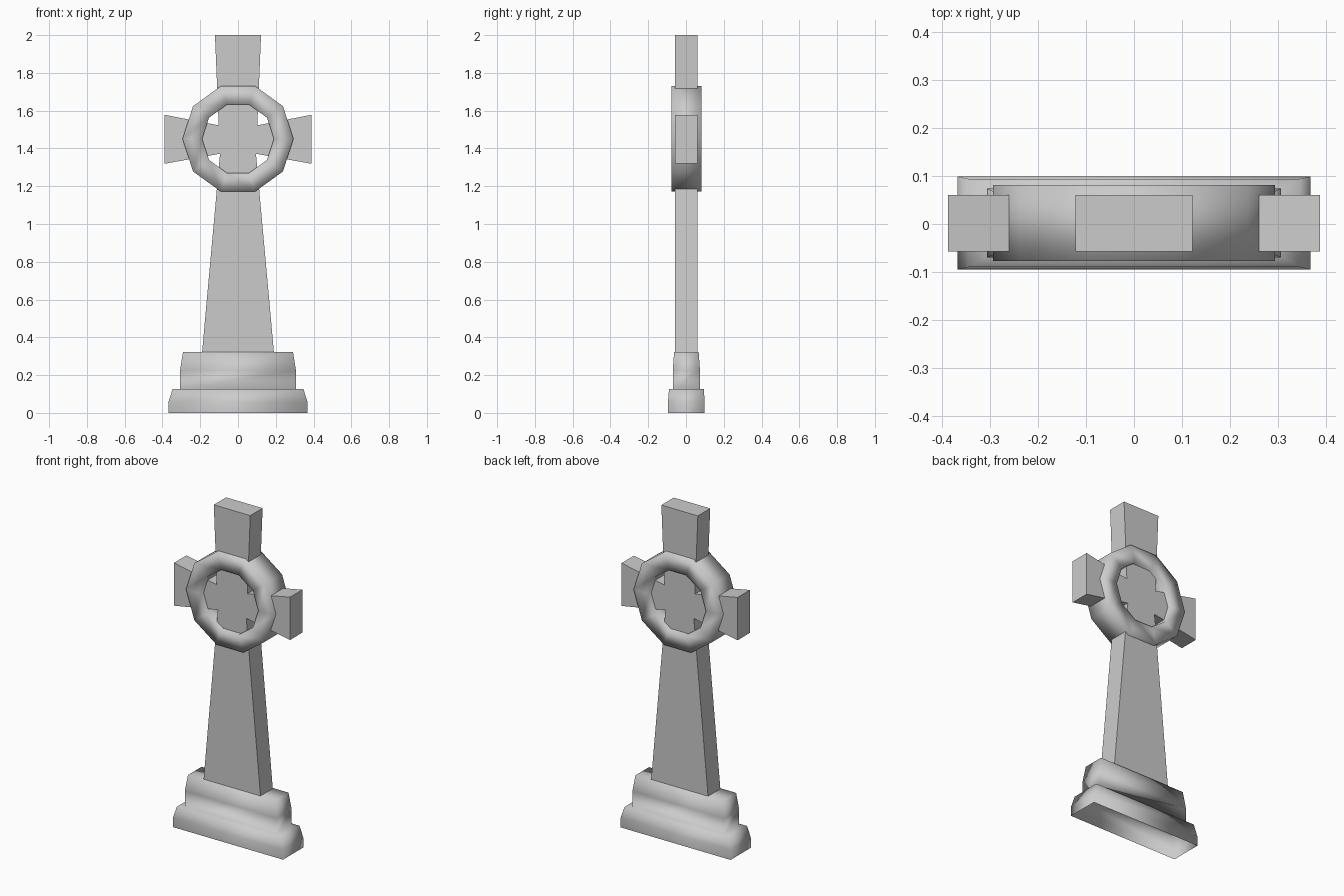
import bpy, bmesh, math

if "Cube" in bpy.data.objects:
    bpy.data.objects.remove(bpy.data.objects["Cube"])


def finish(name, bm, smooth):
    """Turn a bmesh into a named object."""
    bmesh.ops.recalc_face_normals(bm, faces=bm.faces)
    for f in bm.faces:
        f.smooth = smooth
    mesh = bpy.data.meshes.new(name)
    bm.to_mesh(mesh)
    bm.free()
    obj = bpy.data.objects.new(name, mesh)
    obj.location.y = 0.002
    bpy.context.collection.objects.link(obj)
    return obj


def bridge(bm, a, b):
    for i in range(len(a)):
        j = (i + 1) % len(a)
        bm.faces.new((a[i], a[j], b[j], b[i]))


# Flared cross: right half of the outline, mirrored and extruded
half = [(0.19, 0.323), (0.095, 1.372), (0.388, 1.319),
        (0.388, 1.578), (0.102, 1.522), (0.122, 2.0)]
outline = half + [(-x, z) for x, z in reversed(half)]
bm = bmesh.new()
front, back = ([bm.verts.new((x, y, z)) for x, z in outline] for y in (-0.059, 0.059))
bm.faces.new(front)
bm.faces.new(back)
bridge(bm, front, back)
finish("cross", bm, False)

# Ten-sided ring around the crossing: square section swept round
SIDES, CENTRE = 10, 1.451
bm = bmesh.new()
loops = []
for r, y in [(0.294, -0.079), (0.294, 0.079), (0.19, 0.079), (0.19, -0.079)]:
    loops.append([bm.verts.new((r * math.cos(a), y, CENTRE + r * math.sin(a)))
                  for a in (2 * math.pi * i / SIDES for i in range(SIDES))])
for i in range(4):
    bridge(bm, loops[i], loops[(i + 1) % 4])
finish("ring", bm, True)

# Two-step plinth, open underneath: (half width, half depth, height)
levels = [(0.368, 0.097, 0.0), (0.368, 0.097, 0.058), (0.346, 0.092, 0.127),
          (0.307, 0.072, 0.127), (0.307, 0.072, 0.225), (0.291, 0.065, 0.323)]
bm = bmesh.new()
loops = [[bm.verts.new((sx * w, sy * d, z))
          for sx, sy in ((-1, -1), (1, -1), (1, 1), (-1, 1))] for w, d, z in levels]
for a, b in zip(loops, loops[1:]):
    bridge(bm, a, b)
bm.faces.new(loops[-1])
finish("plinth", bm, True)
